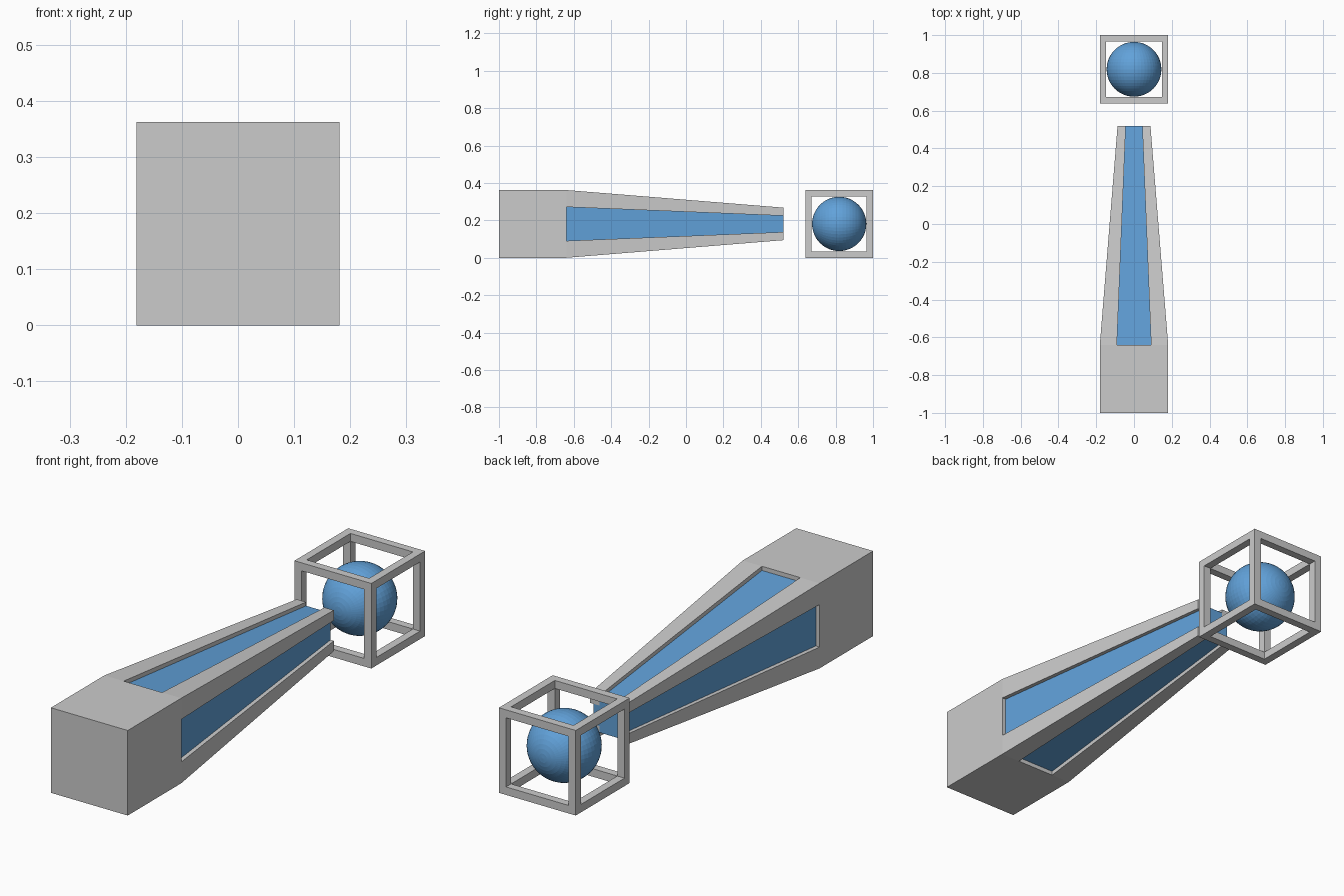
import bpy, bmesh
from math import radians
from mathutils import Matrix, Vector

if "Cube" in bpy.data.objects:
    bpy.data.objects.remove(bpy.data.objects["Cube"])

H = 0.181                # half width of the block and the cage, also axis height
Y0, Y1 = -0.64, 0.52     # ends of the tapered shaft
TIP = 0.087              # half width of the shaft tip
CAGE_Y = 0.819

blue = bpy.data.materials.new("blue")
blue.diffuse_color = (0.12, 0.36, 0.70, 1)
blue.use_nodes = True
blue.node_tree.nodes["Principled BSDF"].inputs["Base Color"].default_value = blue.diffuse_color


def finish(bm, name, mat=None):
    bmesh.ops.recalc_face_normals(bm, faces=bm.faces)
    me = bpy.data.meshes.new(name)
    bm.to_mesh(me)
    bm.free()
    ob = bpy.data.objects.new(name, me)
    bpy.context.collection.objects.link(ob)
    if mat:
        me.materials.append(mat)
    return ob


def add_box(bm, center, size):
    m = Matrix.Translation(center) @ Matrix.Diagonal((*size, 1))
    bmesh.ops.create_cube(bm, size=1, matrix=m)


def loft(bm, start, end):
    """Closed solid between two x/z profiles at Y0 and Y1."""
    a = [bm.verts.new((x, Y0, z + H)) for x, z in start]
    b = [bm.verts.new((x, Y1, z + H)) for x, z in end]
    n = len(a)
    for i in range(n):
        j = (i + 1) % n
        bm.faces.new((a[i], a[j], b[j], b[i]))
    bm.faces.new(a)
    bm.faces.new(b)


# Solid block at the front
bm = bmesh.new()
add_box(bm, (0, -0.82, H), (2 * H, 0.36, 2 * H))
finish(bm, "handle_block")

# Four tapered corner rails
def rail(o, i, sx, sz):
    return [(sx * x, sz * z) for x, z in ((i, i), (o, i), (o, o), (i, o))]

bm = bmesh.new()
for sx in (-1, 1):
    for sz in (-1, 1):
        loft(bm, rail(H, H / 2, sx, sz), rail(TIP, TIP / 2, sx, sz))
finish(bm, "shaft_rails")

# Plus-shaped coloured core, slightly recessed between the rails
def plus(o, i):
    quarter = [(o, -i), (o, i), (i, i)]
    pts = []
    for _ in range(4):
        pts += quarter
        quarter = [(-z, x) for x, z in quarter]
    return pts

bm = bmesh.new()
loft(bm, plus(H - 0.018, H / 2), plus(TIP - 0.016, TIP / 2))
finish(bm, "shaft_core", blue)

# Open cube cage: posts along z, then bars fitted between them
T = 0.034
C = Vector((0, CAGE_Y, H))
bm = bmesh.new()
for axis in range(3):
    u, v = [k for k in range(3) if k != axis]
    for su in (-1, 1):
        for sv in (-1, 1):
            off = Vector((0, 0, 0))
            off[u], off[v] = su * (H - T / 2), sv * (H - T / 2)
            size = [T, T, T]
            size[axis] = 2 * H if axis == 2 else 2 * (H - T)
            add_box(bm, C + off, size)
finish(bm, "cage")

# Ball floating in the cage, poles along y
bm = bmesh.new()
bmesh.ops.create_uvsphere(bm, u_segments=48, v_segments=24, radius=0.145,
                          matrix=Matrix.Translation(C) @ Matrix.Rotation(radians(90), 4, 'X'))
finish(bm, "ball", blue)
